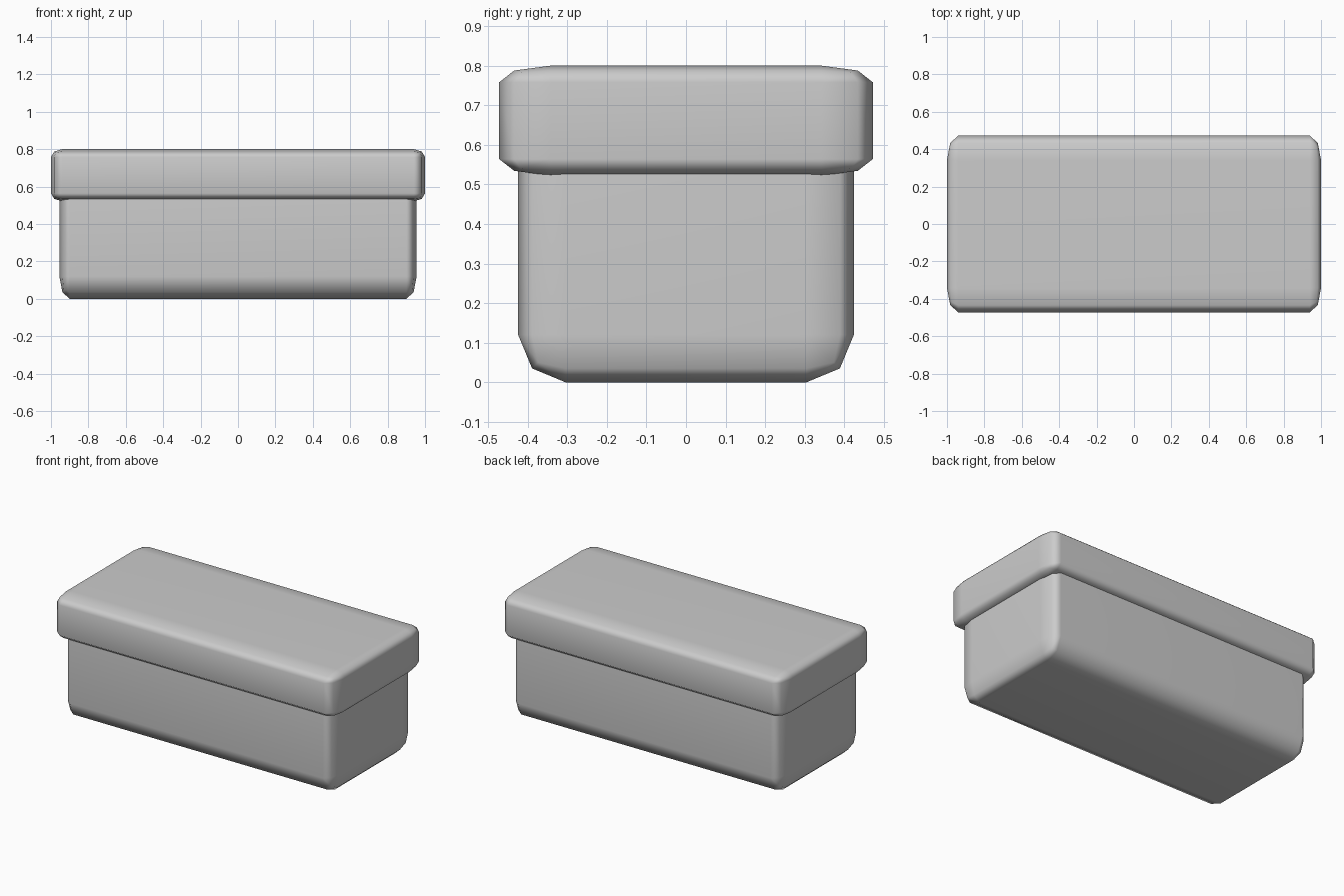
import bpy, bmesh
from mathutils import Vector

if "Cube" in bpy.data.objects:
    bpy.data.objects.remove(bpy.data.objects["Cube"])


def rounded_box(name, half, z_mid, radius):
    """Box with two-step rounded edges; radius is per axis (stretched bevel)."""
    bm = bmesh.new()
    bmesh.ops.create_cube(bm, size=2)
    bmesh.ops.scale(bm, vec=Vector([h / r for h, r in zip(half, radius)]), verts=bm.verts)
    bmesh.ops.bevel(bm, geom=bm.edges[:], offset=1, offset_type='OFFSET',
                    segments=2, profile=0.5, affect='EDGES')
    bmesh.ops.scale(bm, vec=Vector(radius), verts=bm.verts)
    bmesh.ops.translate(bm, vec=(0, 0, z_mid), verts=bm.verts)
    bmesh.ops.recalc_face_normals(bm, faces=bm.faces)
    for f in bm.faces:
        f.smooth = True
    mesh = bpy.data.meshes.new(name)
    bm.to_mesh(mesh)
    bm.free()
    obj = bpy.data.objects.new(name, mesh)
    bpy.context.collection.objects.link(obj)
    # keeps the large faces flat while the edges shade round
    mod = obj.modifiers.new("flat_faces", 'WEIGHTED_NORMAL')
    mod.keep_sharp = True
    return obj


# Box body, its top tucked inside the lid
rounded_box("box_body", (0.955, 0.424, 0.36), 0.36, (0.055, 0.12, 0.12))
# Overhanging lid
rounded_box("box_lid", (1.0, 0.472, 0.139), 0.661, (0.06, 0.13, 0.042))
